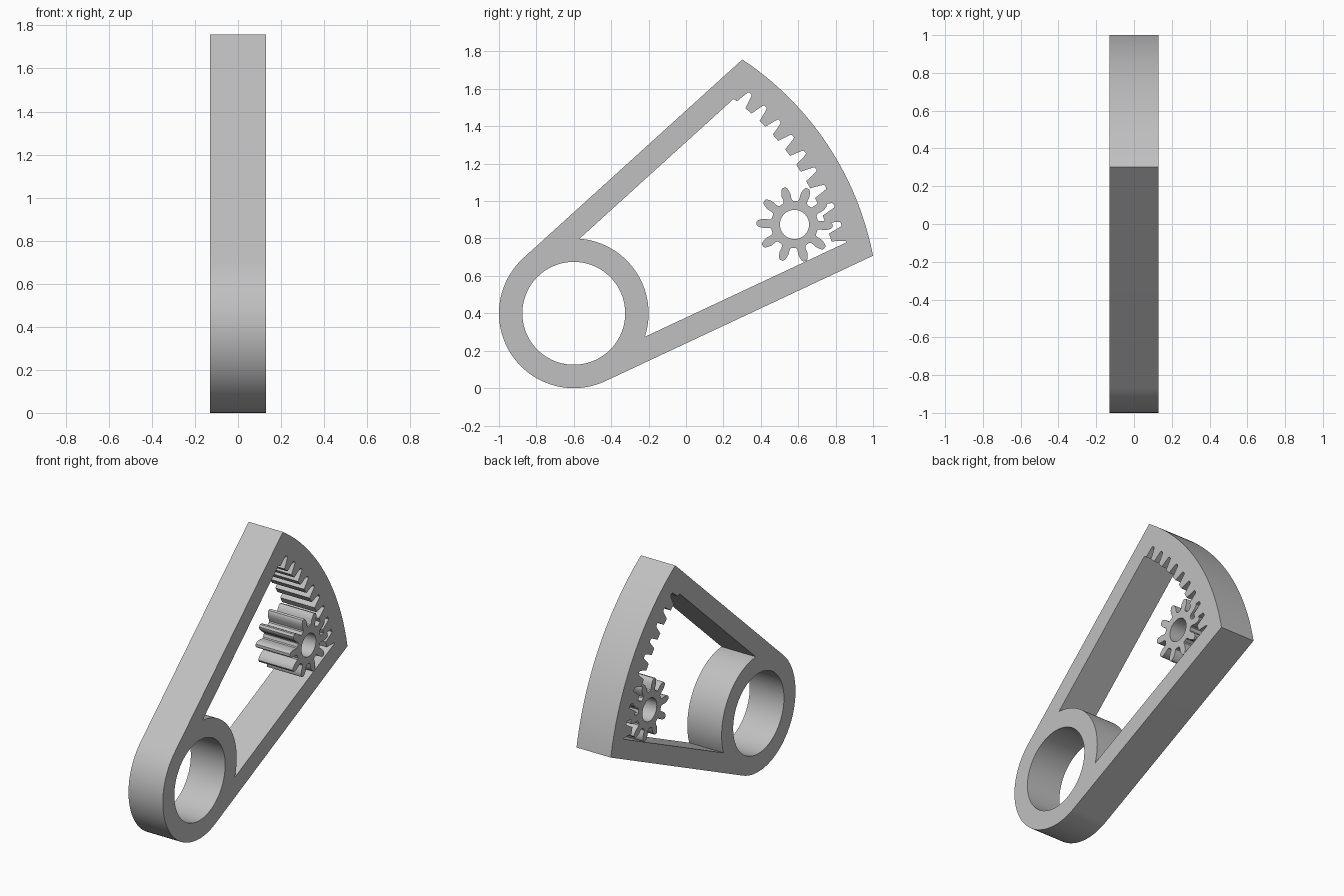
import bpy
import bmesh
from math import sin, cos, asin, radians, degrees
from mathutils import Matrix

if "Cube" in bpy.data.objects:
    bpy.data.objects.remove(bpy.data.objects["Cube"])

HALF_DEPTH = 0.13
HUB = (-0.6, 0.4)            # hub centre in the y-z plane
HUB_R, BORE_R, RIM_R = 0.4, 0.275, 1.629
UPPER, LOWER = 42.2, 25.1    # directions of the two arms

grey = bpy.data.materials.new("plain grey")
grey.use_nodes = True
grey.diffuse_color = (0.53, 0.53, 0.53, 1)
grey.node_tree.nodes["Principled BSDF"].inputs["Base Color"].default_value = (0.53, 0.53, 0.53, 1)


def polar(centre, r, deg):
    a = radians(deg)
    return (centre[0] + r * cos(a), centre[1] + r * sin(a))


def arc(centre, r, start, end, steps):
    return [polar(centre, r, start + (end - start) * i / steps) for i in range(steps + 1)]


def circle(centre, r, steps):
    return arc(centre, r, 0, 360, steps)[:-1]


def plate(name, outlines):
    """Extrude closed y-z outlines (first is the rim, the rest are holes) along x."""
    curve = bpy.data.curves.new(name, 'CURVE')
    curve.dimensions = '2D'
    curve.fill_mode = 'BOTH'
    curve.extrude = HALF_DEPTH
    for points in outlines:
        spline = curve.splines.new('POLY')
        spline.points.add(len(points) - 1)
        for p, (y, z) in zip(spline.points, points):
            p.co = (y, z, 0, 1)
        spline.use_cyclic_u = True
    obj = bpy.data.objects.new(name, curve)
    bpy.context.scene.collection.objects.link(obj)
    bpy.ops.object.select_all(action='DESELECT')
    obj.select_set(True)
    bpy.context.view_layer.objects.active = obj
    bpy.ops.object.convert(target='MESH')
    obj = bpy.context.view_layer.objects.active
    # stand the plate up: local x, y, z become world y, z, x
    obj.data.transform(Matrix(((0, 0, 1, 0), (1, 0, 0, 0), (0, 1, 0, 0), (0, 0, 0, 1))))
    bm = bmesh.new()
    bm.from_mesh(obj.data)
    bmesh.ops.remove_doubles(bm, verts=bm.verts, dist=0.0001)
    bmesh.ops.recalc_face_normals(bm, faces=bm.faces)
    bm.to_mesh(obj.data)
    bm.free()
    obj.data.materials.clear()
    obj.data.materials.append(grey)
    bpy.ops.object.shade_smooth_by_angle(angle=radians(25))
    return obj


# Frame rim: hub back, then the big arc, joined by the tangent arms
corner = degrees(asin(HUB_R / RIM_R))
rim = arc(HUB, HUB_R, UPPER + 90, LOWER + 270, 48)
rim += arc(HUB, RIM_R, LOWER - corner, UPPER + corner, 40)

# Toothed pocket: hub front, upper arm, internal teeth, lower arm
near = degrees(asin(BORE_R / HUB_R))
TIP_R, ROOT_R, PITCH = 1.43, 1.507, 360 / 88
flank = [(TIP_R, 1.16), (1.46, 0.9), (1.487, 0.65), (1.502, 0.5), (ROOT_R, 0.3)]
pocket = arc(HUB, HUB_R, LOWER - near, UPPER + near, 40)
pocket.append(polar(HUB, TIP_R, UPPER + degrees(asin(BORE_R / TIP_R))))
for k in range(10):
    mid = 51.25 - k * PITCH
    pocket += [polar(HUB, r, mid + w) for r, w in flank]
    if k < 9:
        pocket += [polar(HUB, r, mid - w) for r, w in reversed(flank)]
pocket.append(polar(HUB, ROOT_R, LOWER - degrees(asin(BORE_R / ROOT_R))))

plate("sector_frame", [rim, pocket, circle(HUB, BORE_R, 72)])

# Pinion with ten leaf-shaped teeth
AXLE = (0.58, 0.875)
tooth = [(0.126, 13), (0.132, 10), (0.145, 9), (0.163, 8.7), (0.182, 6.8), (0.197, 4.6), (0.204, 2.4)]
gear = []
for k in range(10):
    mid = -2 + 36 * k
    gear += [polar(AXLE, r, mid - w) for r, w in tooth]
    gear += [polar(AXLE, r, mid + w) for r, w in reversed(tooth)]
plate("pinion_gear", [gear, circle(AXLE, 0.078, 40)])
